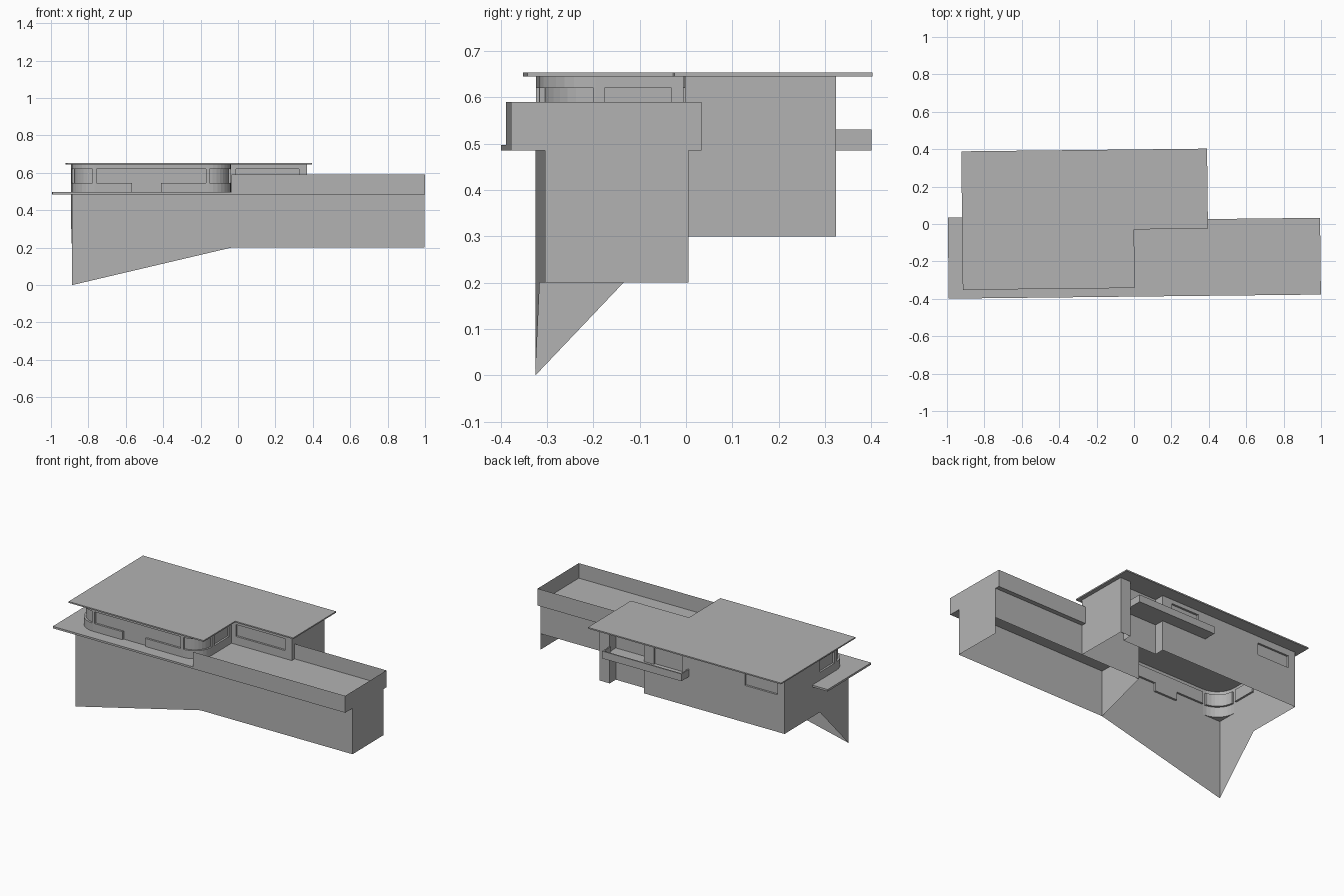
import bpy, math
from mathutils import Vector

old = bpy.data.objects.get("Cube")
if old:
    bpy.data.objects.remove(old, do_unlink=True)

grey = bpy.data.materials.new("plain_grey")
grey.use_nodes = True
colour = (0.45, 0.45, 0.45, 1)
grey.diffuse_color = colour
grey.node_tree.nodes["Principled BSDF"].inputs["Base Color"].default_value = colour

TURN = 0.011      # the whole house is turned very slightly
BASE, DECK, FLOOR, SILL, HEAD, RAIL, EAVES, TOP = 0.3, 0.485, 0.497, 0.547, 0.62, 0.59, 0.645, 0.653
LEFT, MID, SIDE, END = -0.89, -0.04, 0.37, 0.995
FRONT, INNER, BACK = -0.315, -0.006, 0.32


def make(name, verts, faces):
    mesh = bpy.data.meshes.new(name)
    mesh.from_pydata([(x - TURN * y, y + TURN * x, z) for x, y, z in verts], [], faces)
    mesh.materials.append(grey)
    obj = bpy.data.objects.new(name, mesh)
    bpy.context.collection.objects.link(obj)
    return obj


def sheet(name, points):
    return make(name, points, [tuple(range(len(points)))])


def slab(name, outline, z0, z1):
    """Extrude a counterclockwise outline."""
    n = len(outline)
    verts = [(x, y, z) for z in (z0, z1) for x, y in outline]
    faces = [(i, (i + 1) % n, (i + 1) % n + n, i + n) for i in range(n)]
    return make(name, verts, faces + [tuple(range(n))[::-1], tuple(range(n, 2 * n))])


def box(name, x0, x1, y0, y1, z0, z1):
    return slab(name, [(x0, y0), (x1, y0), (x1, y1), (x0, y1)], z0, z1)


def wall(name, path, z0, z1, windows=(), depth=0.012):
    """Wall along a path; windows (s0, s1, z0, z1) are set back from its face."""
    pts = [Vector(p) for p in path]
    run = [0.0]
    for a, b in zip(pts, pts[1:]):
        run.append(run[-1] + (b - a).length)
    cols = sorted(set(run) | {s for w in windows for s in w[:2]})
    rows = sorted({z0, z1} | {z for w in windows for z in w[2:]})

    def at(s):
        i = max(k for k in range(len(run) - 1) if run[k] <= s + 1e-6)
        return pts[i].lerp(pts[i + 1], (s - run[i]) / (run[i + 1] - run[i]))

    verts, faces = [], []
    spots = [at(s) for s in cols]
    for i, p in enumerate(spots):
        d = (spots[min(i + 1, len(spots) - 1)] - spots[max(i - 1, 0)]).normalized()
        q = p - Vector((d.y, -d.x)) * depth
        for z in rows:
            verts += [(p.x, p.y, z), (q.x, q.y, z)]
    nr = len(rows)

    def vid(i, j, inner):
        return (i * nr + j) * 2 + inner

    def is_window(i, j):
        if not (0 <= i < len(cols) - 1 and 0 <= j < nr - 1):
            return False
        s, z = (cols[i] + cols[i + 1]) / 2, (rows[j] + rows[j + 1]) / 2
        return any(a < s < b and c < z < d for a, b, c, d in windows)

    for i in range(len(cols) - 1):
        for j in range(nr - 1):
            w = is_window(i, j)
            ring = [(i, j), (i + 1, j), (i + 1, j + 1), (i, j + 1)]
            faces.append([vid(a, b, int(w)) for a, b in ring])
            if w:   # reveals around the opening
                beside = [(i, j - 1), (i + 1, j), (i, j + 1), (i - 1, j)]
                for k, cell in enumerate(beside):
                    if not is_window(*cell):
                        a, b = ring[k], ring[(k + 1) % 4]
                        faces.append([vid(*a, 0), vid(*b, 0), vid(*b, 1), vid(*a, 1)])
    return make(name, verts, faces)


def arc(cx, cy, r, start, steps=8):
    return [(cx + r * math.cos(start + math.pi / 2 * k / steps),
             cy + r * math.sin(start + math.pi / 2 * k / steps)) for k in range(steps + 1)]


# Lower walls, open underneath
sheet("front_base_wall", [(LEFT, FRONT, 0), (MID, FRONT, 0.2), (END, FRONT, 0.2),
                          (END, FRONT, DECK), (LEFT, FRONT, DECK)])
sheet("end_base_wall", [(END, FRONT, 0.2), (END, INNER, 0.2), (END, INNER, DECK), (END, FRONT, DECK)])
sheet("rear_base_wall", [(END, INNER, BASE), (MID, INNER, BASE), (MID, INNER, DECK), (END, INNER, DECK)])
sheet("partition_wall", [(MID, FRONT, 0.2), (MID, INNER, BASE), (MID, INNER, DECK), (MID, FRONT, DECK)])
sheet("side_base_wall", [(LEFT, BACK, BASE), (LEFT, -0.03, BASE), (LEFT, FRONT, 0),
                         (LEFT, FRONT, DECK), (LEFT, BACK, DECK)])

# Rounded living room wall with ribbon windows
R = 0.12
curve = arc(LEFT + R, FRONT + R, R, math.pi) + arc(MID - R, FRONT + R, R, -math.pi / 2)
wall("living_room_wall", [(LEFT, BACK)] + curve + [(MID, INNER)], DECK, EAVES,
     [(0.35, 0.495, SILL, HEAD), (0.52, 0.693, SILL, HEAD), (0.713, 1.298, SILL, HEAD),
      (0.903, 1.058, FLOOR, SILL), (1.318, 1.497, SILL, HEAD), (1.521, 1.666, SILL, HEAD)])

# Back block of the house
wall("terrace_wall", [(MID, INNER), (SIDE, INNER)], DECK, EAVES, [(0.03, 0.365, SILL, HEAD)])
wall("side_wall", [(SIDE, INNER), (SIDE, BACK)], BASE, EAVES)
NICHE = BACK - 0.06
wall("back_wall", [(SIDE, BACK), (0.3, BACK), (0.3, NICHE), (0.067, NICHE), (0.067, BACK), (LEFT, BACK)],
     BASE, EAVES, [(0.49, 0.68, FLOOR, HEAD), (1.11, 1.33, 0.53, 0.605)])

# Deck wrapping the living room, and terrace parapet
slab("deck", [(-0.995, 0.045), (-0.995, -0.388), (END, -0.388), (END, 0.022), (SIDE, 0.022),
              (SIDE, INNER), (MID, INNER)] + curve[::-1] + [(LEFT, 0.045)], DECK, FLOOR)
wall("terrace_parapet", [(MID, -0.388), (END, -0.388), (END, 0.022), (SIDE, 0.022)], DECK, RAIL)

# Back balcony
box("balcony_floor", -0.24, 0.3, NICHE, 0.397, DECK, FLOOR)
box("balcony_rail", -0.24, 0.3, 0.389, 0.397, FLOOR, 0.53)
for name, x in (("balcony_right_rail", -0.24), ("balcony_left_rail", 0.292)):
    box(name, x, x + 0.008, BACK, 0.389, FLOOR, 0.53)

# Flat roof
slab("roof", [(-0.919, 0.3985), (-0.919, -0.342), (0, -0.342), (0, -0.029), (0.395, -0.029),
              (0.395, 0.3985)], EAVES, TOP)
